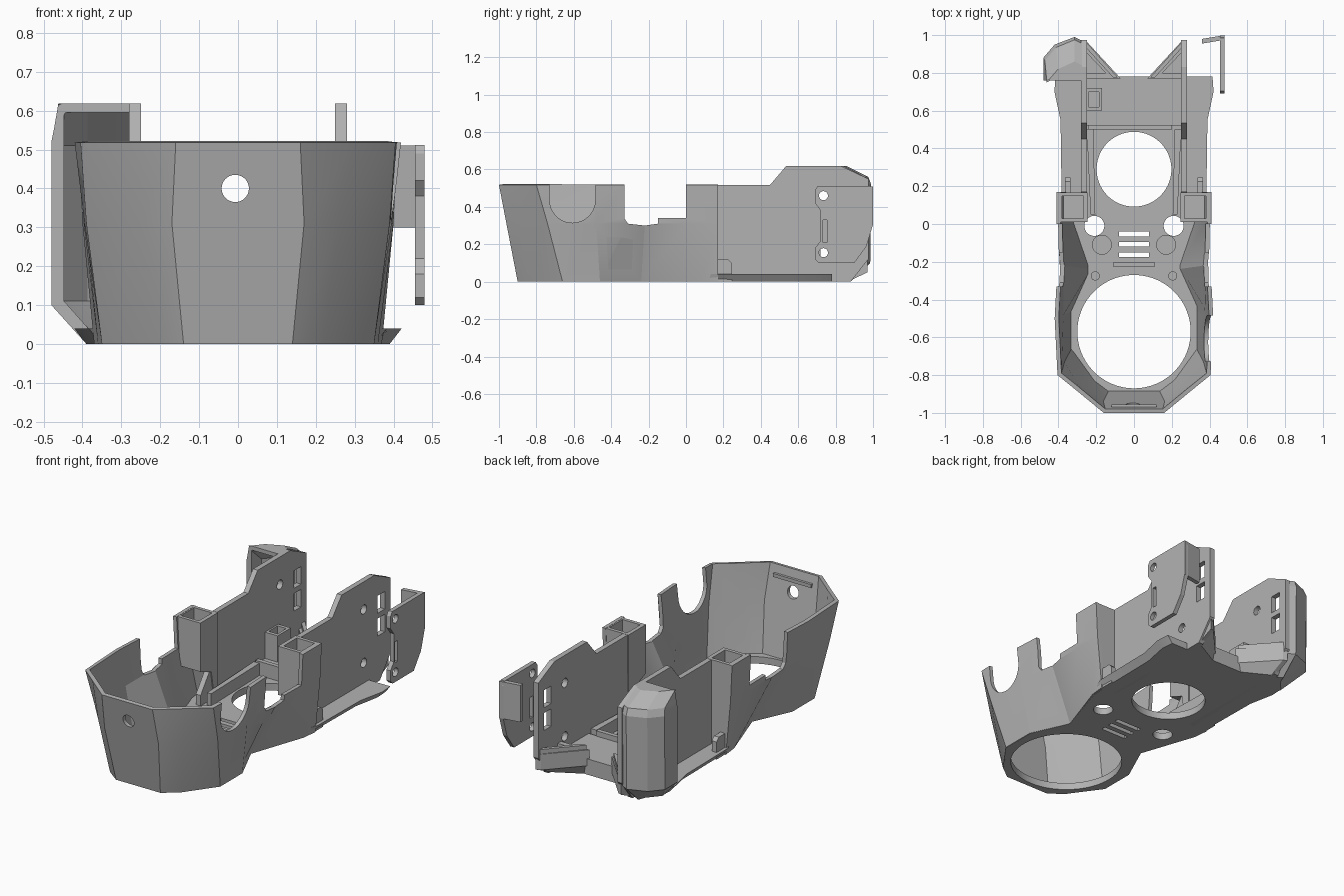
import bpy, bmesh, math

if "Cube" in bpy.data.objects:
    bpy.data.objects.remove(bpy.data.objects["Cube"])

mat = bpy.data.materials.new("plain grey plastic")
mat.diffuse_color = (0.45, 0.45, 0.45, 1)
mat.use_nodes = True
mat.node_tree.nodes["Principled BSDF"].inputs["Base Color"].default_value = mat.diffuse_color


def make(name, verts, faces, recalc=True):
    me = bpy.data.meshes.new(name)
    me.from_pydata(verts, [], faces)
    if recalc:
        bm = bmesh.new()
        bm.from_mesh(me)
        bmesh.ops.recalc_face_normals(bm, faces=bm.faces)
        bm.to_mesh(me)
        bm.free()
    me.materials.append(mat)
    ob = bpy.data.objects.new(name, me)
    bpy.context.collection.objects.link(ob)
    return ob


def loft(name, rings):
    n = len(rings[0])
    faces = [list(range(n)), [(len(rings) - 1) * n + i for i in range(n)]]
    for r in range(len(rings) - 1):
        for i in range(n):
            j = (i + 1) % n
            faces.append([r * n + i, r * n + j, (r + 1) * n + j, (r + 1) * n + i])
    return make(name, [v for ring in rings for v in ring], faces)


def prism(name, pts, axis, a, b):
    place = {'x': lambda u, v, w: (w, u, v),
             'y': lambda u, v, w: (u, w, v),
             'z': lambda u, v, w: (u, v, w)}[axis]
    return loft(name, [[place(u, v, w) for u, v in pts] for w in (a, b)])


def circ(u, v, r, n=64):
    return [(u + r * math.cos(2 * math.pi * i / n), v + r * math.sin(2 * math.pi * i / n)) for i in range(n)]


def rect(u0, u1, v0, v1):
    return [(u0, v0), (u1, v0), (u1, v1), (u0, v1)]


def box(name, x0, x1, y0, y1, z0, z1):
    return prism(name, rect(x0, x1, y0, y1), 'z', z0, z1)


def bake(ob):
    dg = bpy.context.evaluated_depsgraph_get()
    me = bpy.data.meshes.new_from_object(ob.evaluated_get(dg))
    ob.modifiers.clear()
    ob.data = me


def cut(ob, *cutters):
    for c in cutters:
        m = ob.modifiers.new("cut", 'BOOLEAN')
        m.operation, m.solver, m.object = 'DIFFERENCE', 'EXACT', c
        bake(ob)
        bpy.data.objects.remove(c)


# faceted outer shell: columns of bottom, middle and top points on the right side
cols = [((.37, .17), (.40, .17), (.41, .17)),
        ((.36, .08), (.40, .0), (.41, .0)),
        ((.25, -.24), (.395, -.22), (.405, -.22)),
        ((.35, -.46), (.395, -.48), (.42, -.5)),
        ((.35, -.66), (.39, -.74), (.405, -.8)),
        ((.22, -.84), (.26, -.89), (.30, -.885)),
        ((.14, -.9), (.17, -.96), (.16, -1.0))]
cols += [tuple((-x, y) for x, y in c) for c in reversed(cols)]
verts = [(x, y, z) for c in cols for (x, y), z in zip(c, (0, .31, .518))]
faces = [(3 * i + k + 1, 3 * i + k + 4, 3 * i + k + 3, 3 * i + k)
         for i in range(len(cols) - 1) for k in (0, 1)]
shell = make("outer_shell", verts, faces, recalc=False)
sol = shell.modifiers.new("thickness", 'SOLIDIFY')
sol.thickness, sol.offset, sol.use_even_offset = .022, -1, True
bake(shell)
notch = [(-.33, .7), (-.33, .34), (-.31, .31), (-.22, .30), (-.15, .31), (-.15, .34), (0, .34), (0, .7)]
cut(shell,
    prism("notch", notch, 'x', -1, 1),
    prism("side_round", circ(-.607, .437, .122), 'x', .2, 1),
    box("side_slot", .2, 1, -.729, -.485, .437, .8),
    prism("front_hole", circ(-.007, .40, .035), 'y', -1.2, -.8))

# floor with flared rear flange, nozzle and fan openings
half = [(.14, -.895), (.22, -.835), (.345, -.66), (.345, -.46), (.25, -.24), (.35, .08),
        (.355, .17), (.36, .55), (.39, .70), (.385, .78)]
outline = half + [(-x, y) for x, y in reversed(half)]
floor = loft("floor", [[(x * (1 + (.08 * z / .04 if y > .15 else 0)), y, z) for x, y in outline] for z in (0, .04)])
cut(floor,
    prism("big_hole", circ(0, -.57, .30, 96), 'z', -1, 1),
    prism("mid_hole", circ(0, .29, .198, 96), 'z', -1, 1),
    *[prism("small_hole", circ(s * .21, -.01, .053, 40), 'z', -1, 1) for s in (1, -1)],
    *[prism("recess", circ(s * .17, -.11, .05, 40), 'z', .03, 1) for s in (1, -1)],
    *[box("vent", -.08, .08, y, y + .025, -1, 1) for y in (-.175, -.12, -.065)])

# raised rear floor and low ribs inside
box("rear_floor", -.26, .26, .52, .78, .01, .09)
box("rear_rib", -.24, .20, .50, .525, .03, .12)
box("front_rib", -.11, .11, -.225, -.205, .03, .08)
box("rim_bar", -.12, .12, -.975, -.955, .455, .475)
pocket = box("cable_pocket", -.26, -.17, .60, .72, .08, .24)
cut(pocket, box("c", -.24, -.185, .62, .70, .12, .5))


def horn_ring(s, z, xo, yb, y0, d=0):
    x0 = .275 - d
    pts = [(x0, y0), (xo - d, y0), (xo - d, yb - .11 - d), (xo - .06 - d, yb - .04 - d),
           (.315, yb - d), (x0, yb - .02 - d)]
    return [(s * x, y, z) for x, y in pts]


wall_profile = [(.02, .03), (.02, .10), (.17, .30), (.17, .518), (.45, .518), (.535, .618), (.83, .618),
                (.975, .55), (.975, .12), (.88, .0), (.17, .0)]
for s, side in ((1, "right"), (-1, "left")):
    # tall side wall with screw holes and slots
    wall = prism(side + "_side_wall", wall_profile, 'x', s * .25, s * .28)
    cut(wall,
        *[prism("c", circ(.735, z, .026, 32), 'x', s * .1, s * .4) for z in (.46, .155)],
        *[prism("c", rect(.86, .925, z, z + .10), 'x', s * .1, s * .4) for z in (.26, .39)])

    # hollow rear horn, open towards the front
    xo = .452 if s > 0 else .472
    horn = loft(side + "_rear_horn", [
        horn_ring(s, 0, .39, .88, .76), horn_ring(s, .10, xo + .008, .985, .76),
        horn_ring(s, .52, xo + .008, .99, .76), horn_ring(s, .56, xo, .975, .76),
        horn_ring(s, .618, xo - .01, .86, .76)])
    cut(horn, loft("c", [
        horn_ring(s, .04, .41, .90, .5, .025), horn_ring(s, .11, xo, .985, .5, .025),
        horn_ring(s, .51, xo, .985, .5, .025), horn_ring(s, .595, xo, .89, .5, .025)]))
    if s > 0:
        cut(horn, box("c", .42, .6, .6, .86, .1, .6))

    # slanted air outlet between the horns
    tri = [(s * .07, .77), (s * .27, .77), (s * .27, .97), (s * .245, .96)]
    outlet = loft(side + "_air_outlet", [
        [(x, .76 + (y - .76) * k, z) for x, y in tri] for z, k in ((0, .5), (.05, 1), (.14, 1))])
    cut(outlet, loft("c", [[(s * .15, .80, z), (s * .25, .80, z), (s * .25, .905, z)] for z in (.06, .3)]))
    lip = [(s * .085, .775), (s * .11, .775), (s * .26, .94), (s * .25, .96)]
    prism(side + "_outlet_lip", lip, 'z', .12, .165)

    # hollow column behind the front bowl
    col = loft(side + "_column", [
        [(s * x, y, z) for x, y in rect(.245, x1, y0, .168)]
        for z, x1, y0 in ((.02, .355, .14), (.20, .375, .11), (.24, .385, .01), (.518, .402, .01))])
    cut(col, box("c", *sorted((s * .268, s * .38)), .03, .148, .27, .8))

    # flange tab, rail and floor boss
    prism(side + "_flange_tab", [(.15, .0), (.245, .0), (.245, .10), (.225, .12), (.15, .12)], 'x', s * .335, s * .365)
    prism(side + "_rail", [(s * .205, .05), (s * .23, .05), (s * .25, .50), (s * .215, .50)], 'z', .03, .11)
    prism(side + "_boss", circ(s * .205, -.275, .024, 24), 'z', .0, .05)

# mounting plate on the right rear
plate = prism("mount_plate", [(.69, .49), (.705, .512), (.985, .512), (.998, .49), (.998, .30), (.965, .19),
                              (.90, .10), (.82, .10), (.71, .10), (.69, .12), (.69, .18), (.72, .22),
                              (.72, .38), (.69, .42)], 'x', .455, .48)
cut(plate,
    *[prism("c", circ(.735, z, .024, 32), 'x', .3, .6) for z in (.46, .155)],
    prism("c", rect(.732, .755, .21, .33), 'x', .3, .6))
prism("plate_web", [(.36, .955), (.48, .975), (.48, 1.0), (.36, .98)], 'z', .30, .51)

# smooth only the round holes
bpy.ops.object.select_all(action='DESELECT')
for ob in bpy.context.collection.objects:
    ob.select_set(True)
    bpy.context.view_layer.objects.active = ob
bpy.ops.object.shade_smooth_by_angle(angle=math.radians(15))
